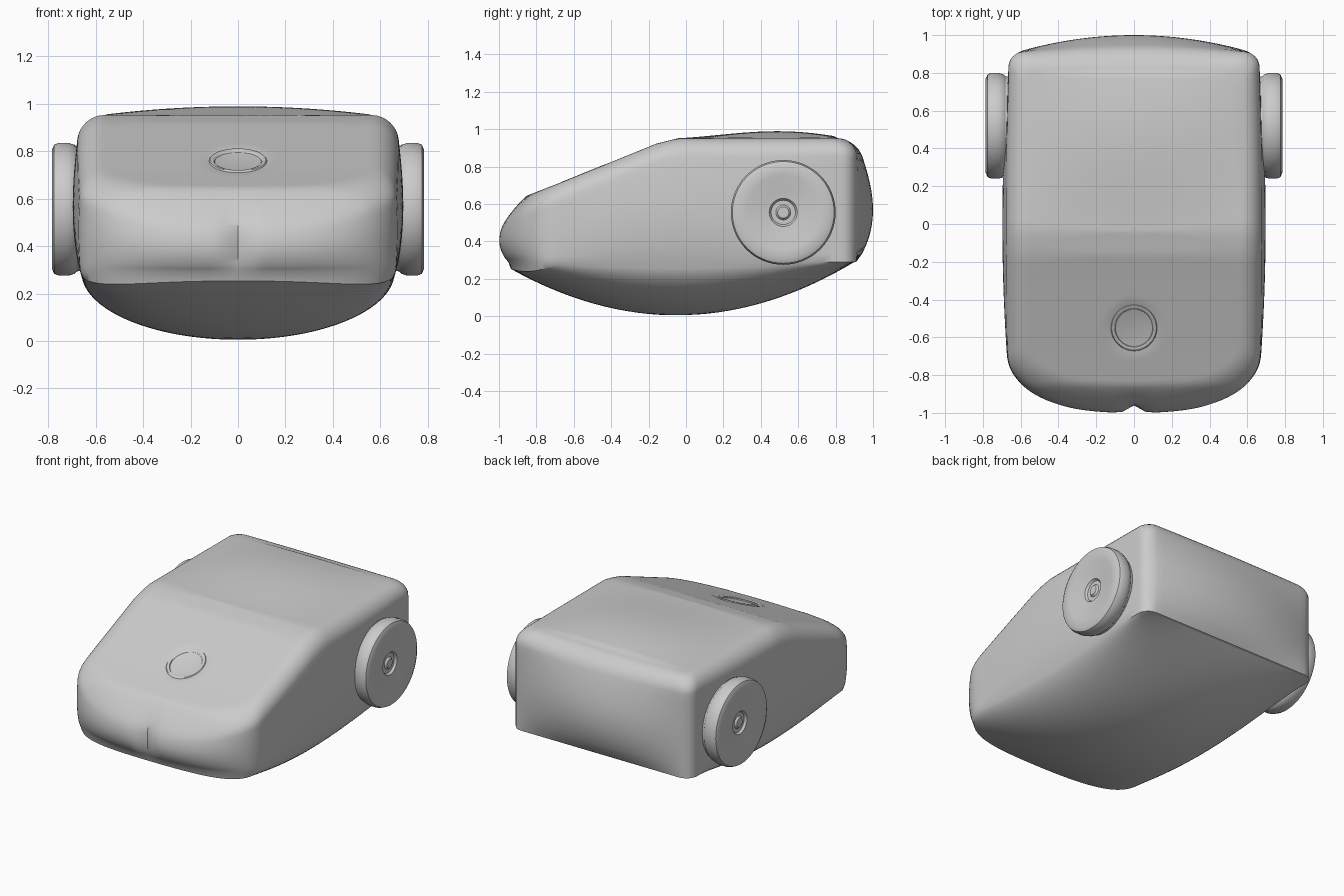
import bpy, bmesh, math
from math import sin, cos, pi

if "Cube" in bpy.data.objects:
    bpy.data.objects.remove(bpy.data.objects["Cube"])

BASE, CY = 0.29, -0.02      # height of lower edge, centre of the plan outline


def lerp_table(pts, v):
    if v <= pts[0][0]:
        return pts[0][1]
    for (a, p), (b, q) in zip(pts, pts[1:]):
        if v <= b:
            return p + (q - p) * (v - a) / (b - a)
    return pts[-1][1]


ROOF = [(-1, .52), (-.9, .605), (-.85, .645), (-.67, .715), (-.28, .873),
        (-.16, .922), (-.04, .952), (.95, .952)]


def roof(x, y):
    """Roof height: sloping bonnet, pillowed rear deck, shallow round dimple."""
    z = lerp_table(ROOF, y)
    if -.04 < y < .86 and abs(x) < .58:
        u = (y + .04) / .9
        z += .037 * sin(pi * u ** 1.3) * (1 - (x / .58) ** 2)
    d = math.hypot(x, y + .55)
    if d < .15:
        z -= .015 * (1 - (d / .15) ** 2)
    return z


# plan outline: superellipse nose, straight sides, rounded rear corners
def outline():
    half = []
    e = 2 / 2.3
    for i in range(25):
        a = pi / 2 * i / 24
        half.append((.665 * sin(a) ** e, -.68 - .27 * max(cos(a), 0) ** e))
    for i in range(1, 31):
        half.append((.665, -.68 + 1.51 * i / 30))
    for i in range(1, 7):
        a = pi / 2 * i / 6
        half.append((.585 + .08 * cos(a), .83 + .08 * sin(a)))
    for i in range(1, 15):
        half.append((.585 * (1 - i / 14), .91))
    return half + [(-x, y) for x, y in half[-2:0:-1]]


PLAN = outline()


def scaled(d):
    """Outline moved inwards by about d."""
    return [(x * (1 - d / .665), CY + (y - CY) * (1 - d / .93)) for x, y in PLAN]


def bulge(x, y, z, top):
    """Pillow the side, rear and nose panels."""
    h = max(0, min(1, (z - BASE) / (top - BASE)))
    s = sin(pi * h ** .8)
    nx, ny = x, y
    if abs(x) > .55:
        nx += math.copysign(.032 * s * max(0, 1 - ((y - .0) / .8) ** 2), x)
    if y > .78:
        ny += .09 * s * max(0, 1 - (x / .62) ** 2) * min(1, (y - .78) / .1)
    if y < -.68:
        ny -= .05 * s * min(1, (-.68 - y) / .25)
        if abs(x) < .08:                       # groove in the nose
            ny += .04 * s * cos(pi / 2 * x / .08) ** 2
    return nx, ny, z


def new_object(name, bm):
    bmesh.ops.recalc_face_normals(bm, faces=bm.faces)
    me = bpy.data.meshes.new(name)
    bm.to_mesh(me)
    bm.free()
    ob = bpy.data.objects.new(name, me)
    bpy.context.collection.objects.link(ob)
    bpy.ops.object.select_all(action='DESELECT')
    ob.select_set(True)
    bpy.context.view_layer.objects.active = ob
    bpy.ops.object.shade_smooth_by_angle(angle=math.radians(35))
    return ob


def loft(name, rings):
    """Skin a list of closed rings and fan both ends shut."""
    bm = bmesh.new()
    rows = [[bm.verts.new(p) for p in r] for r in rings]
    n = len(rows[0])
    for a, b in zip(rows, rows[1:]):
        for i in range(n):
            j = (i + 1) % n
            bm.faces.new((a[i], a[j], b[j], b[i]))
    bm.faces.new(rows[0])
    bm.faces.new(rows[-1])
    return new_object(name, bm)


# body: belly, walls, rounded shoulder and roof in one stack of rings
def belly(x, y):
    fx = max(0, 1 - (x / .66) ** 2) ** .5
    fy = max(0, 1 - ((y + .05) / .95) ** 2)
    return BASE - .285 * fx * fy


rings = []
for j in range(22, -1, -1):
    k = .985 * cos(pi / 2 * j / 23)
    rings.append([(x * k, CY + (y - CY) * k, belly(x * k, CY + (y - CY) * k))
                  for x, y in PLAN])
R = .1
for j in range(13):
    ring = []
    for x, y in PLAN:
        t = lerp_table(ROOF, y)
        ring.append(bulge(x, y, BASE + (t - R - BASE) * j / 12, t))
    rings.append(ring)
for j in range(1, 9):
    a = pi / 2 * j / 8
    ring = []
    for x, y in scaled(R * (1 - cos(a))):
        t = lerp_table(ROOF, y)
        ring.append(bulge(x, y, t - R * (1 - sin(a)), t))
    rings.append(ring)
inner = scaled(R)
for j in range(1, 40):
    k = 1 - j / 40
    pts = [(x * k, CY + (y - CY) * k) for x, y in inner]
    rings.append([(x, y, roof(x, y)) for x, y in pts])
loft("body_shell", rings)


# side wheels: lathed dished discs, (x, radius) profile
WHEEL = [(.6, .25), (.68, .262), (.69, .272), (.715, .28), (.755, .28), (.775, .272),
         (.785, .25), (.782, .2), (.768, .12), (.764, .075), (.75, .065),
         (.75, .04), (.762, .03), (.762, .008)]
for side, name in ((1, "right_wheel"), (-1, "left_wheel")):
    loft(name, [[(side * x, .52 + r * cos(2 * pi * i / 64), .555 + r * sin(2 * pi * i / 64))
                 for i in range(64)] for x, r in WHEEL])

# round badge rim, draped on the bonnet
bm = bmesh.new()
rows = []
for i in range(48):
    a = 2 * pi * i / 48
    row = []
    for k in range(8):
        b = 2 * pi * k / 8
        r = .11 + .012 * cos(b)
        x, y = r * cos(a), -.55 + r * sin(a)
        row.append(bm.verts.new((x, y, roof(x, y) + .008 * sin(b))))
    rows.append(row)
for i in range(48):
    p, q = rows[i], rows[(i + 1) % 48]
    for k in range(8):
        m = (k + 1) % 8
        bm.faces.new((p[k], q[k], q[m], p[m]))
new_object("bonnet_ring", bm)
